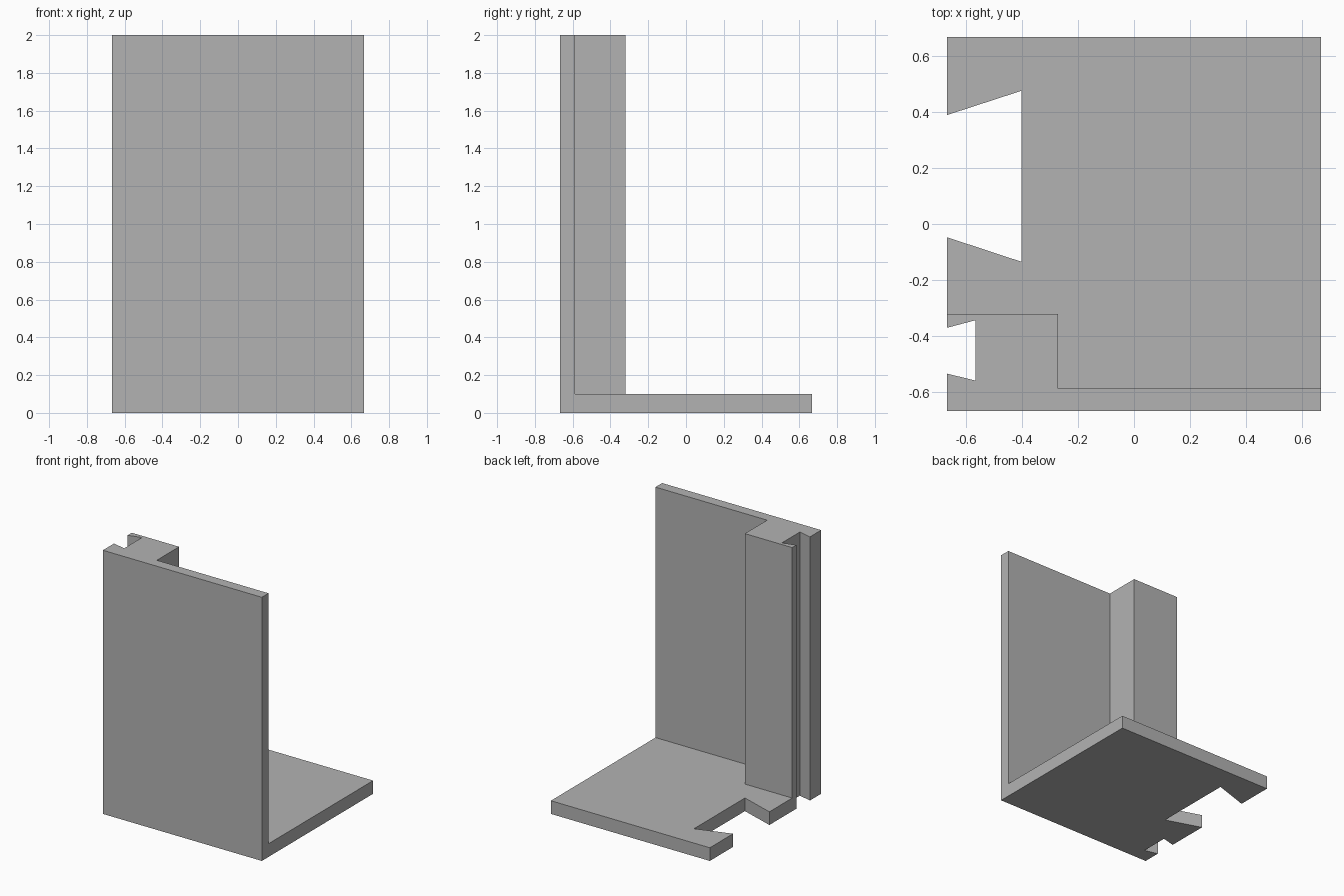
import bpy
import bmesh
import math

cube = bpy.data.objects.get("Cube")
if cube:
    bpy.data.objects.remove(cube, do_unlink=True)

HALF = 0.667          # half the width and depth
FLOOR, HEIGHT = 0.1, 2.0
WALL_Y, POST_X, POST_Y = -0.587, -0.27, -0.32

grey = bpy.data.materials.new("plain grey")
grey.use_nodes = True
grey.diffuse_color = (0.45, 0.45, 0.45, 1)
grey.node_tree.nodes["Principled BSDF"].inputs["Base Color"].default_value = (0.45, 0.45, 0.45, 1)


def dovetail(depth_x, mouth, root):
    """Slot in the right edge, listed from the back to the front."""
    return [(-HALF, mouth[1]), (depth_x, root[1]), (depth_x, root[0]), (-HALF, mouth[0])]


# The step between the upright and the open floor
step = [(HALF, WALL_Y), (POST_X, WALL_Y), (POST_X, POST_Y), (-HALF, POST_Y)]

# Plan outlines, counter-clockwise
upright_plan = ([(-HALF, -HALF), (HALF, -HALF)] + step
                + dovetail(-0.565, (-0.533, -0.37), (-0.558, -0.343)))
floor_plan = ([(HALF, HALF), (-HALF, HALF)]
              + dovetail(-0.4, (-0.047, 0.388), (-0.135, 0.475)) + step[::-1])

bm = bmesh.new()
corners = {}


def plan_face(points):
    for p in points:
        if p not in corners:
            corners[p] = bm.verts.new((p[0], p[1], 0))
    return bm.faces.new([corners[p] for p in points])


def raise_faces(faces, distance, keep):
    result = bmesh.ops.extrude_face_region(bm, geom=faces, use_keep_orig=keep)["geom"]
    verts = [g for g in result if isinstance(g, bmesh.types.BMVert)]
    bmesh.ops.translate(bm, verts=verts, vec=(0, 0, distance))
    if not keep:
        for f in faces:
            if f.is_valid:
                bm.faces.remove(f)
    return [g for g in result if isinstance(g, bmesh.types.BMFace)]


# Floor slab under everything, then the wall and post drawn up from it
plan_face(upright_plan)
plan_face(floor_plan)
tops = raise_faces(list(bm.faces), FLOOR, True)
upright_top = min(tops, key=lambda f: min(v.co.y for v in f.verts))
raise_faces([upright_top], HEIGHT - FLOOR, False)

# Merge the flat seams into whole faces
bmesh.ops.recalc_face_normals(bm, faces=bm.faces)
bmesh.ops.dissolve_limit(bm, angle_limit=math.radians(1), verts=bm.verts, edges=bm.edges)

mesh = bpy.data.meshes.new("corner_bracket")
bm.to_mesh(mesh)
bm.free()
mesh.materials.append(grey)
bracket = bpy.data.objects.new("corner_bracket", mesh)
bpy.context.collection.objects.link(bracket)
